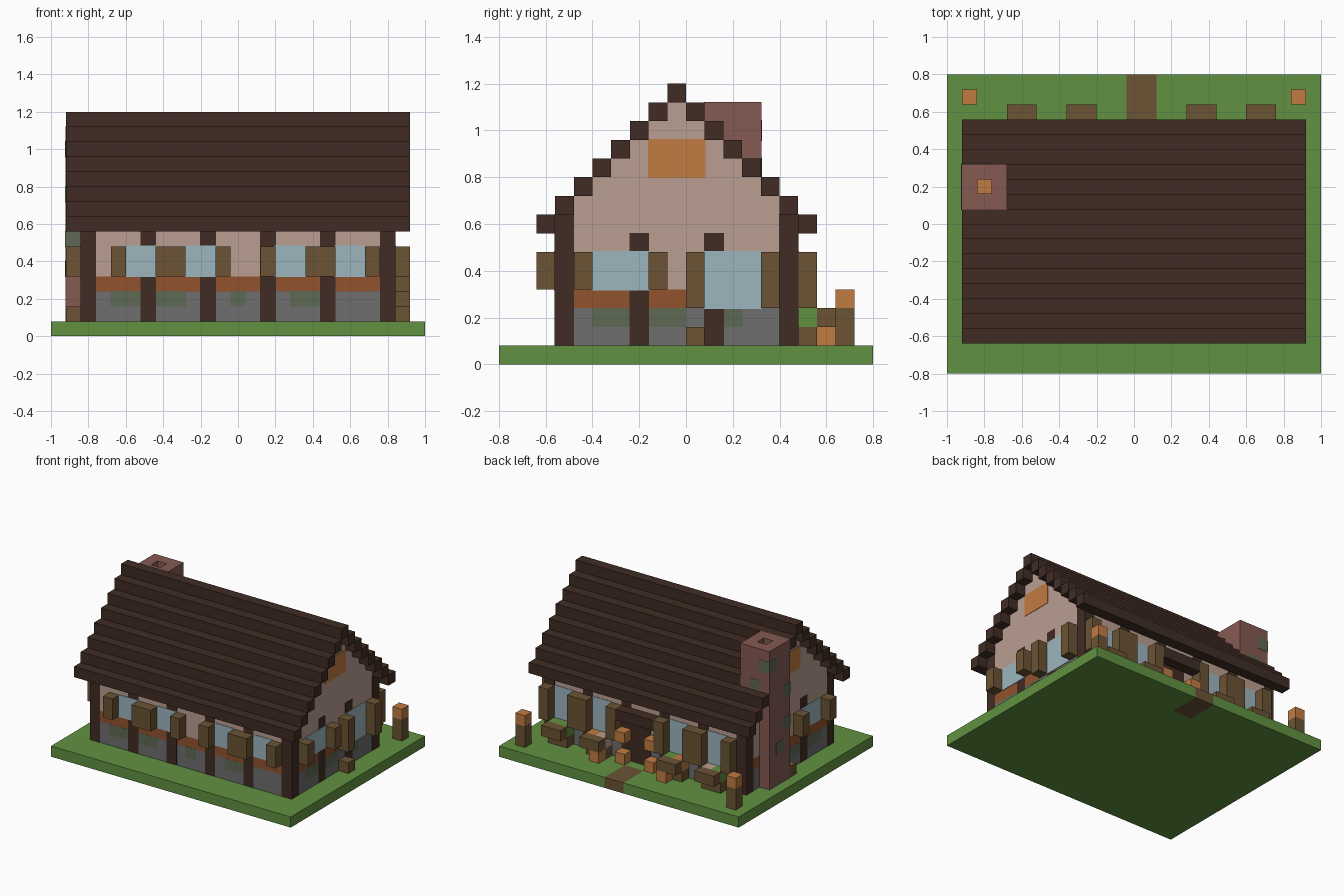
import bpy, bmesh
from mathutils import Vector

if "Cube" in bpy.data.objects:
    bpy.data.objects.remove(bpy.data.objects["Cube"], do_unlink=True)

UNIT = 0.08          # edge of one building block
OFFSET = Vector((-1, -0.8, 0))


def srgb(v):
    v /= 255
    return v / 12.92 if v < 0.04 else ((v + 0.055) / 1.055) ** 2.4


def material(name, r, g, b):
    colour = (srgb(r), srgb(g), srgb(b), 1)
    m = bpy.data.materials.new(name)
    m.diffuse_color = colour
    m.use_nodes = True
    bsdf = m.node_tree.nodes["Principled BSDF"]
    bsdf.inputs["Base Color"].default_value = colour
    bsdf.inputs["Roughness"].default_value = 0.9
    return m


grass = material("grass_green", 97, 145, 65)
dark = material("dark_timber", 64, 44, 36)
plaster = material("pale_plaster", 186, 159, 145)
glass = material("window_blue", 156, 182, 190)
wood = material("shutter_wood", 107, 83, 52)
rust = material("rust_band", 146, 82, 45)
lamp = material("lamp_orange", 193, 124, 66)
stone = material("grey_stone", 110, 110, 112)
brick = material("chimney_brick", 134, 90, 82)
moss = material("moss", 94, 106, 84)


def part(name, mat, blocks, grow=0.0):
    """Blocks are (start, end) spans on x, y, z; an int span is one block wide."""
    bm = bmesh.new()
    for spans in blocks:
        spans = [(s, s + 1) if isinstance(s, int) else s for s in spans]
        lo = Vector([s[0] * UNIT - grow for s in spans]) + OFFSET
        hi = Vector([s[1] * UNIT + grow for s in spans]) + OFFSET
        cube = bmesh.ops.create_cube(bm, size=1)["verts"]
        for v in cube:
            v.co = Vector([(lo[a] + hi[a]) / 2 + v.co[a] * (hi[a] - lo[a]) for a in range(3)])
    mesh = bpy.data.meshes.new(name)
    bm.to_mesh(mesh)
    bm.free()
    mesh.materials.append(mat)
    ob = bpy.data.objects.new(name, mesh)
    bpy.context.collection.objects.link(ob)
    return ob


FRONT, BACK, LEFT_END, RIGHT_END = 3, 15, 2, 22
ENDS = (LEFT_END, RIGHT_END)
LONG, SHORT = (2, 23), (4, 15)

# Ground and path
part("lawn", grass, [((0, 25), (0, 17), 0), ((0, 12), (17, 20), 0), ((14, 25), (17, 20), 0)])
part("path", wood, [((12, 14), (17, 20), 0)])


# Layered walls
def wall_ring(name, mat, z):
    part(name, mat, [(LONG, y, z) for y in (FRONT, BACK)] + [(x, SHORT, z) for x in ENDS])


wall_ring("stone_footing", stone, (1, 3))
wall_ring("rust_sill_band", rust, 3)
wall_ring("plaster_wall", plaster, (4, 8))
part("gable_walls", plaster, [(x, (k - 4, 23 - k), k) for x in ENDS for k in range(8, 14)])

# Stepped roof: two slopes meeting at the ridge
ROOF = (1, 24)
part("roof_steps", dark, [(ROOF, y, k) for k in range(7, 14) for y in (k - 5, 23 - k)])
part("roof_ridge", dark, [(ROOF, 9, 14)])

# Timber posts
part("long_wall_posts", dark, [(x, y, (1, 8)) for x in range(2, 23, 4) for y in (FRONT, BACK)], 0.002)
part("gable_posts", dark, [(x, y, (1, 7)) for x in ENDS for y in (7, 11)], 0.002)


# Windows with shutters
def long_windows(name, starts, y, out, z):
    part(name + "_windows", glass, [((w, w + 2), y, z) for w in starts], 0.004)
    part(name + "_shutters", wood, [(x, out, z) for w in starts for x in (w - 1, w + 2)])


def gable_window(name, x, out, start, z):
    part(name + "_window", glass, [(x, (start, start + 3), z)], 0.004)
    part(name + "_shutters", wood, [(out, y, z) for y in (start - 1, start + 3)])


BACK_WINDOWS = (4, 8, 16, 20)
long_windows("front", (5, 9, 15, 19), FRONT, 2, (4, 6))
long_windows("back", BACK_WINDOWS, BACK, 16, (3, 6))
gable_window("left_gable", RIGHT_END, 23, 5, (4, 6))
gable_window("left_gable_tall", RIGHT_END, 23, 11, (3, 6))
gable_window("right_gable", LEFT_END, 1, 5, (4, 6))
part("attic_windows", lamp, [(x, (8, 11), (10, 12)) for x in ENDS], 0.003)
part("gable_stools", wood, [(x, 10, 1) for x in (1, 23)])

# Moss on the footing
part("front_moss", moss, [(s, FRONT, 2) for s in ((4, 6), (7, 9), 12, (16, 18))], 0.001)
part("gable_moss", moss, [(x, s, 2) for x in ENDS for s in ((5, 7), (8, 10), 12)], 0.001)

# Back door with canopy and lamps
part("back_door", dark, [((12, 14), BACK, (1, 5))], 0.003)
part("door_canopy", dark, [((11, 15), 16, 5)])
part("door_lamps", lamp, [(x, 16, 3) for x in (11, 14)])
part("step_lamps", lamp, [(x, 16, 1) for x in (11, 14)])

# Planters under the back windows
part("planter_fronts", wood, [((w, w + 2), 17, 2) for w in BACK_WINDOWS])
part("planter_beds", wood, [((w, w + 2), 16, 1) for w in BACK_WINDOWS])
part("planter_leaves", grass, [(x, 16, 2) for x in (4, 9, 20, 21)])
part("planter_orange_flowers", lamp, [(x, 16, 2) for x in (8, 17)])
part("planter_pale_flowers", plaster, [(x, 16, 2) for x in (5, 16)])
part("planter_lamps", lamp, [(x, 17, 1) for x in (9, 16)])

# Garden lanterns
part("lantern_posts", wood, [(x, 18, (1, 3)) for x in (1, 23)])
part("lantern_heads", lamp, [(x, 18, 3) for x in (1, 23)])

# Chimney with an open flue
TOP = (12, 14)
part("chimney_stack", brick, [((1, 4), (11, 14), (1, 12))], 0.002)
part("chimney_rim", brick, [(1, (11, 14), TOP), (3, (11, 14), TOP), (2, 11, TOP), (2, 13, TOP)], 0.002)
part("chimney_fire", lamp, [(2, 12, 11)], 0.004)
part("chimney_moss", moss, [(1, 11, 6), (1, 13, 12), (2, 13, 10), (1, 11, 9), (1, 12, 4)], 0.004)
